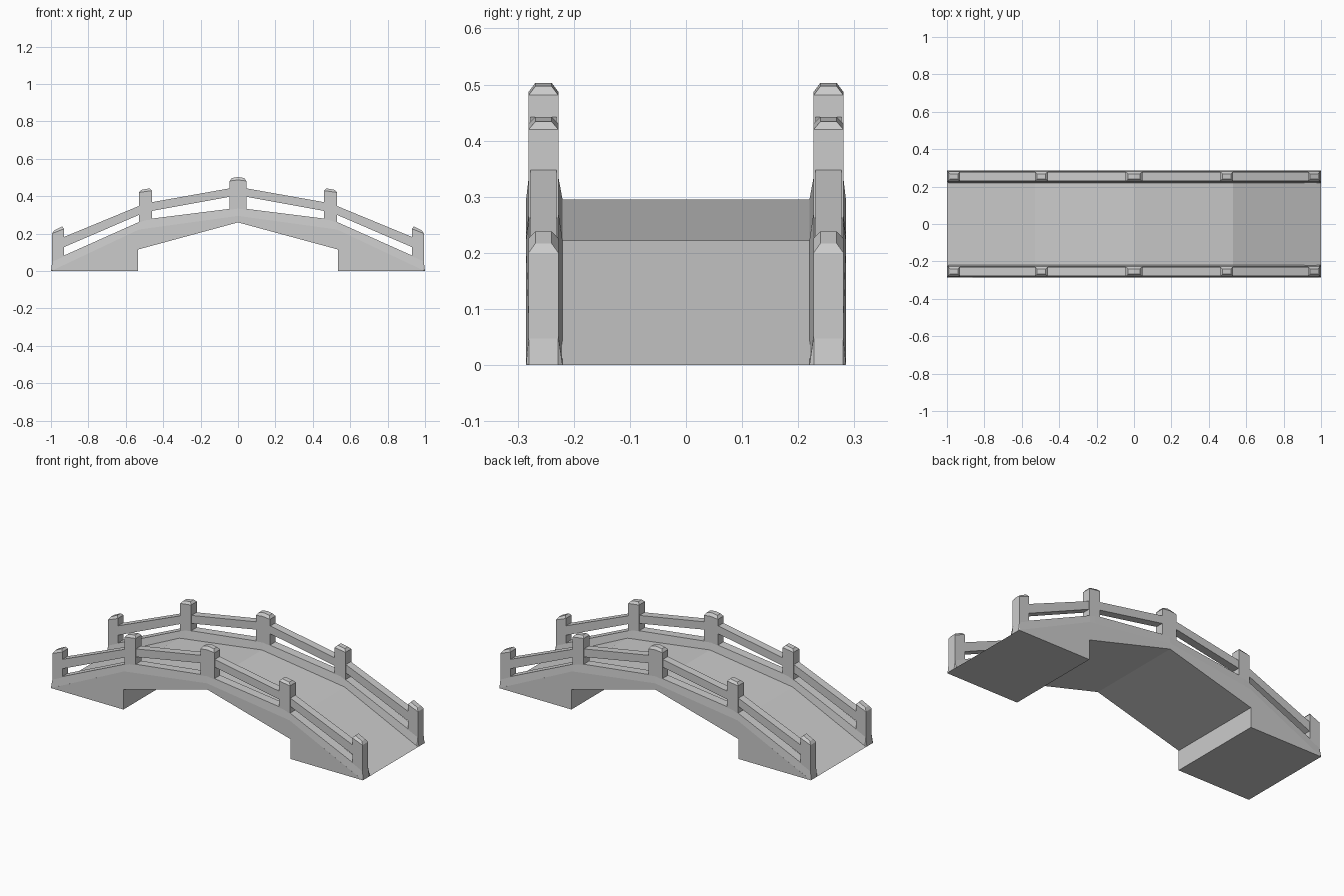
import bpy, bmesh

if "Cube" in bpy.data.objects:
    bpy.data.objects.remove(bpy.data.objects["Cube"])


def finish(name, bm, mirror_x=False, mirror_y=True):
    bmesh.ops.remove_doubles(bm, verts=bm.verts[:], dist=0.0002)
    bmesh.ops.recalc_face_normals(bm, faces=bm.faces[:])
    mesh = bpy.data.meshes.new(name)
    bm.to_mesh(mesh)
    bm.free()
    ob = bpy.data.objects.new(name, mesh)
    bpy.context.collection.objects.link(ob)
    if mirror_x or mirror_y:
        mod = ob.modifiers.new("mirror", 'MIRROR')
        mod.use_axis = (mirror_x, mirror_y, False)
        mod.use_mirror_merge = False
    return ob


def loft(name, stations, mirror_x=False, mirror_y=True):
    """Skin matching (y, z) sections placed along x."""
    bm = bmesh.new()
    rings = [[bm.verts.new((x, y, z)) for y, z in sec] for x, sec in stations]
    n = len(rings[0])
    for a, b in zip(rings, rings[1:]):
        for i in range(n):
            j = (i + 1) % n
            bm.faces.new((a[i], a[j], b[j], b[i]))
    bm.faces.new(rings[0])
    bm.faces.new(rings[-1])
    return finish(name, bm, mirror_x, mirror_y)


def both_ways(half):
    """Half profile starting at x = 0, reflected to the full length."""
    return [(-p[0],) + tuple(p[1:]) for p in half[:0:-1]] + list(half)


# Bridge body: arched walkway, two abutments, open underside
top = both_ways([(0, 0.295), (0.53, 0.222), (1, 0)])
under = both_ways([(0, 0.26), (0.535, 0.115), (0.535, 0)])
bm = bmesh.new()
face = bm.faces.new([bm.verts.new((x, -0.285, z)) for x, z in top + under[::-1]])
ext = bmesh.ops.extrude_face_region(bm, geom=[face], use_keep_orig=True)
moved = [g for g in ext["geom"] if isinstance(g, bmesh.types.BMVert)]
bmesh.ops.translate(bm, verts=moved, vec=(0, 0.57, 0))
finish("bridge_body", bm, mirror_y=False)


# Curbs: tapered strips along both edges, flaring out at the ends
def band(yi0, yo0, yi1, yo1, z0, z1):
    return [(yi0, z0), (yo0, z0), (yo1, z1), (yi1, z1)]


curb = both_ways([(0, 0.295, 0.338), (0.495, 0.226, 0.276),
                  (0.53, 0.222, 0.262), (0.993, 0.0, 0.055), (1, 0, 0)])
loft("curb", [(x, band(0.22, 0.285, 0.228, 0.28, a, b)) for x, a, b in curb])

# Handrails
rail = both_ways([(0, 0.405, 0.45), (0.495, 0.315, 0.362), (0.96, 0.115, 0.17)])
loft("handrail", [(x, band(0.231, 0.277, 0.231, 0.277, a, b)) for x, a, b in rail])


# Posts with chamfered caps: stations are (x, base, shoulder, top, inset)
def post(name, stations, mirror_x):
    yi, yo = 0.2275, 0.2805
    secs = [(x, [(yo, b), (yo, s), (yo - c, t), (yi + c, t), (yi, s), (yi, b)])
            for x, b, s, t, c in stations]
    loft(name, secs, mirror_x)


c = 0.012
post("centre_post", both_ways([(0, 0.28, 0.487, 0.503, c),
                               (0.033, 0.28, 0.483, 0.497, c),
                               (0.045, 0.28, 0.481, 0.481, 0)]), False)
post("middle_post", [(0.46, 0.2, 0.43, 0.43, 0),
                     (0.472, 0.2, 0.428, 0.442, c),
                     (0.518, 0.2, 0.422, 0.434, c),
                     (0.53, 0.2, 0.42, 0.42, 0)], True)
post("end_post", [(0.93, 0.01, 0.226, 0.226, 0),
                  (0.94, 0.01, 0.222, 0.238, c),
                  (0.983, 0.01, 0.205, 0.217, c),
                  (0.994, 0.01, 0.2, 0.2, 0)], True)
